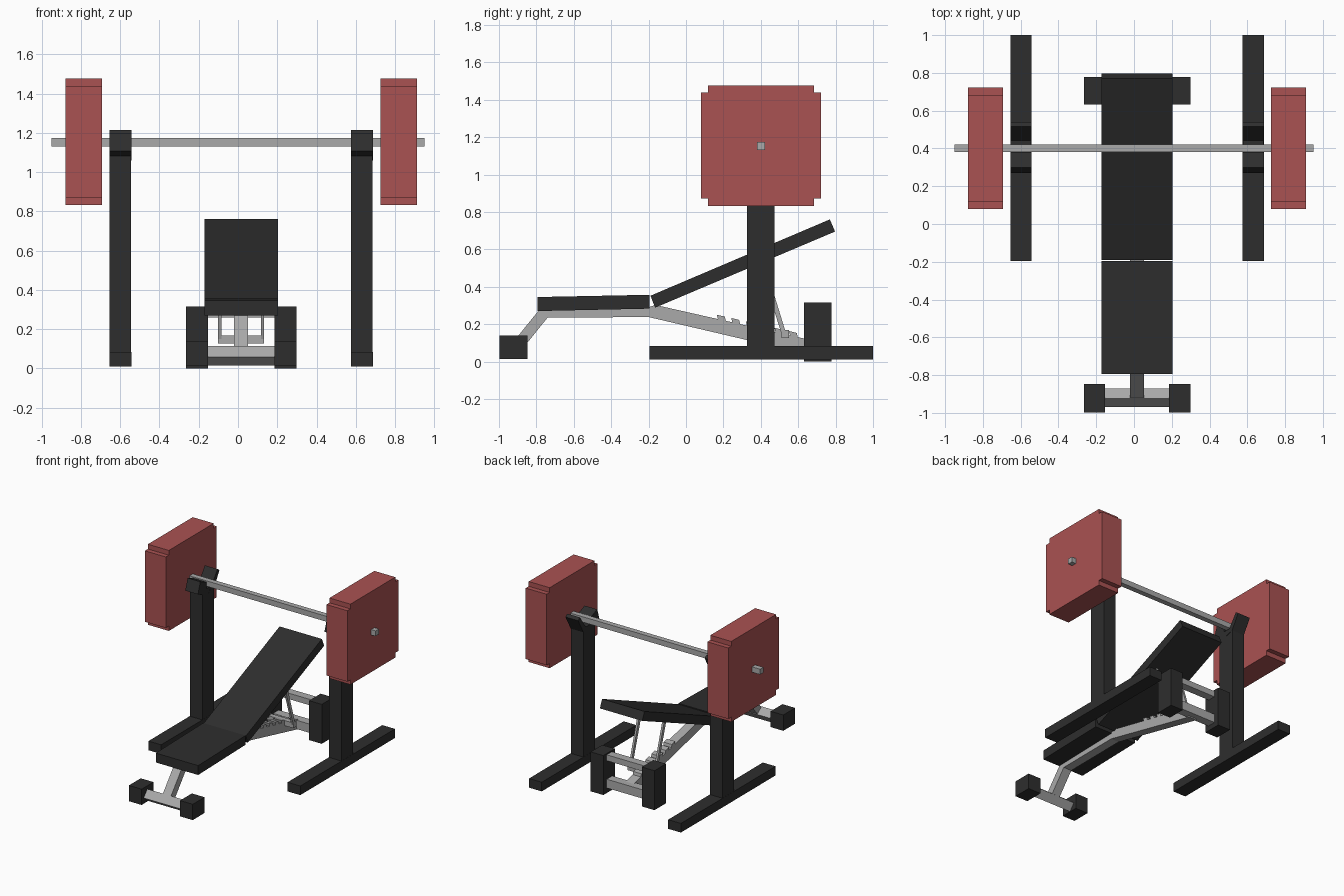
import bpy, bmesh

if "Cube" in bpy.data.objects:
    bpy.data.objects.remove(bpy.data.objects["Cube"])

CX = 0.016  # the rack and bench sit slightly off the bar's centre


def material(name, rgb):
    m = bpy.data.materials.new(name)
    m.diffuse_color = (*rgb, 1)
    m.use_nodes = True
    m.node_tree.nodes["Principled BSDF"].inputs["Base Color"].default_value = m.diffuse_color
    return m


BLACK = material("black", (0.027, 0.027, 0.027))
STEEL = material("steel grey", (0.40, 0.40, 0.40))
RED = material("plate red", (0.40, 0.085, 0.085))


def prism(name, profile, x0, x1, mat):
    """Extrude a (y, z) outline from x0 to x1."""
    bm = bmesh.new()
    face = bm.faces.new([bm.verts.new((x0, y, z)) for y, z in profile])
    ext = bmesh.ops.extrude_face_region(bm, geom=[face])
    new = [v for v in ext["geom"] if isinstance(v, bmesh.types.BMVert)]
    bmesh.ops.translate(bm, vec=(x1 - x0, 0, 0), verts=new)
    bmesh.ops.recalc_face_normals(bm, faces=bm.faces)
    me = bpy.data.meshes.new(name)
    bm.to_mesh(me)
    bm.free()
    me.materials.append(mat)
    ob = bpy.data.objects.new(name, me)
    bpy.context.collection.objects.link(ob)
    return ob


def rect(y0, y1, z0, z1):
    return [(y0, z0), (y1, z0), (y1, z1), (y0, z1)]


def pair(name, profile, a, b, mat):
    """The same prism on both sides of the centre line."""
    prism(name + "_left", profile, CX - b, CX - a, mat)
    prism(name + "_right", profile, CX + a, CX + b, mat)


# Barbell
prism("bar", rect(0.38, 0.422, 1.13, 1.173), -0.95, 0.95, STEEL)
n = 0.038  # corner notch of the weight plates
a, b, c, d = 0.08, 0.722, 0.833, 1.476
plate = [(a + n, c), (b - n, c), (b - n, c + n), (b, c + n),
         (b, d - n), (b - n, d - n), (b - n, d), (a + n, d),
         (a + n, d - n), (a, d - n), (a, c + n), (a + n, c + n)]
pair("weight_plate", plate, 0.71, 0.895, RED)

# Rack
pair("rack_base", rect(-0.195, 1.0, 0.01, 0.083), 0.559, 0.671, BLACK)
pair("rack_upright", rect(0.326, 0.474, 0.08, 1.11), 0.56, 0.67, BLACK)
pair("hook_front", [(0.27, 1.107), (0.30, 1.197), (0.378, 1.165), (0.378, 1.06)],
     0.559, 0.671, BLACK)
pair("hook_back", [(0.435, 1.10), (0.517, 1.215), (0.541, 1.198), (0.474, 1.08), (0.40, 1.06)],
     0.559, 0.671, BLACK)

# Bench pads
prism("seat", [(-0.793, 0.27), (-0.195, 0.283), (-0.195, 0.357), (-0.793, 0.345)],
      CX - 0.187, CX + 0.187, BLACK)
prism("backrest", [(-0.165, 0.288), (0.797, 0.695), (0.769, 0.76), (-0.19, 0.352)],
      CX - 0.187, CX + 0.187, BLACK)

# Bent spine with notched rear beam
prism("spine", [(-0.94, 0.085), (-0.79, 0.27), (-0.76, 0.285), (-0.2, 0.29),
                (-0.165, 0.303), (0.69, 0.11), (0.69, 0.03), (-0.2, 0.238),
                (-0.74, 0.235), (-0.885, 0.055)], CX - 0.036, CX + 0.036, STEEL)
for i in range(6):
    y = 0.165 + i * 0.077
    z = 0.303 - (y + 0.165) * 0.226
    prism(f"notch_tooth_{i + 1}",
          [(y + 0.008, z - 0.01), (y + 0.05, z - 0.02), (y + 0.042, z + 0.012), (y, z + 0.022)],
          CX - 0.036, CX + 0.036, STEEL)

# Backrest prop
pair("prop_strut", [(0.515, 0.135), (0.54, 0.135), (0.415, 0.54), (0.39, 0.53)],
     0.10, 0.117, STEEL)
prism("prop_crossbar", rect(0.51, 0.55, 0.127, 0.168), CX - 0.117, CX + 0.117, STEEL)

# Feet and cross bars
pair("front_foot", rect(-0.997, -0.848, 0.013, 0.139), 0.17, 0.282, BLACK)
pair("rear_foot", rect(0.632, 0.778, 0.0, 0.315), 0.17, 0.282, BLACK)
prism("front_crossbar", [(-0.925, 0.113), (-0.97, 0.058), (-0.915, 0.014), (-0.87, 0.069)],
      CX - 0.18, CX + 0.18, STEEL)
prism("rear_crossbar_low", rect(0.665, 0.735, 0.04, 0.11), CX - 0.18, CX + 0.18, STEEL)
prism("rear_crossbar_high", rect(0.67, 0.735, 0.258, 0.305), CX - 0.18, CX + 0.18, STEEL)
